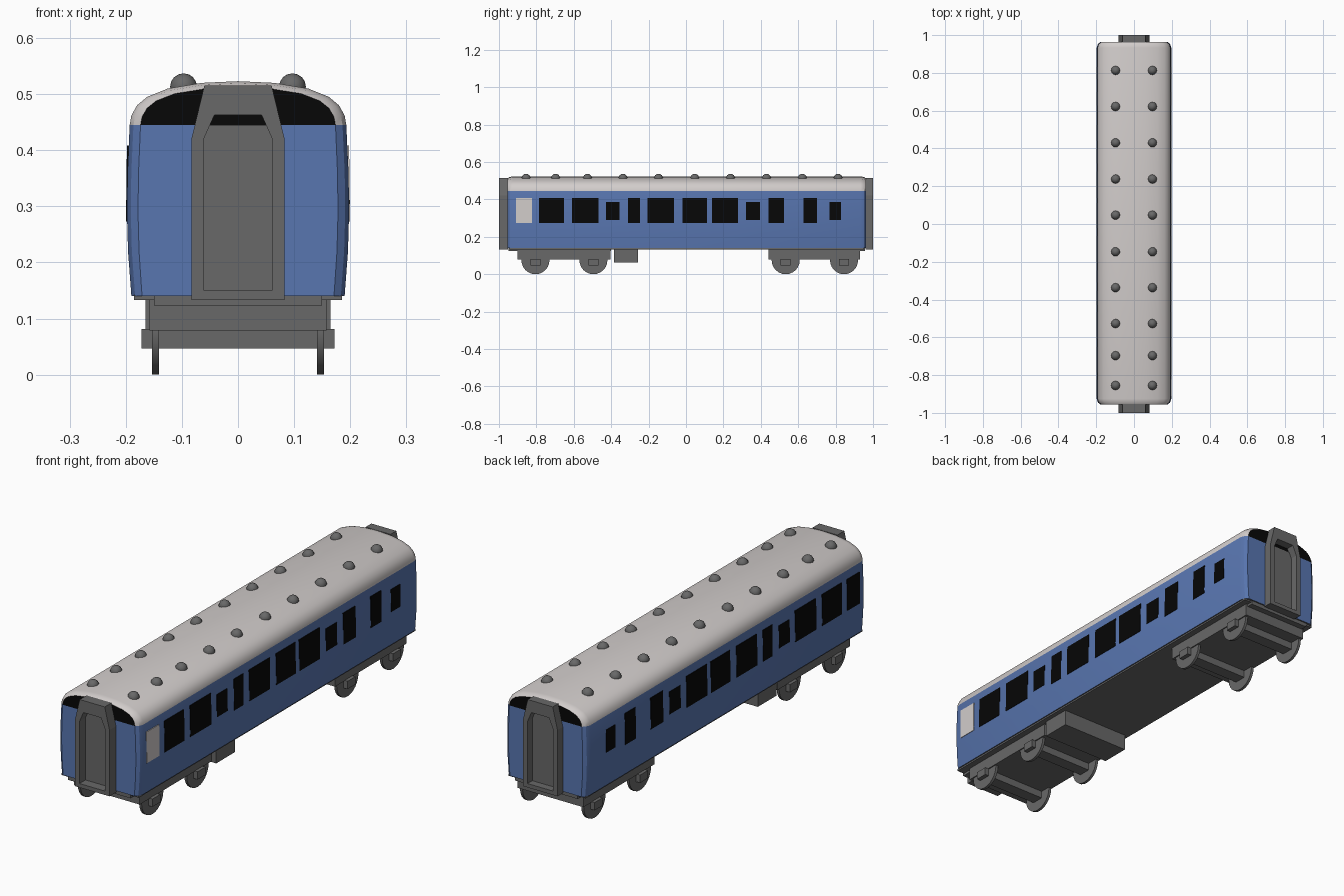
import bpy, bmesh, math
from mathutils import Matrix

if "Cube" in bpy.data.objects:
    bpy.data.objects.remove(bpy.data.objects["Cube"])


def material(name, rgb):
    m = bpy.data.materials.new(name)
    m.diffuse_color = (*rgb, 1)
    m.use_nodes = True
    m.node_tree.nodes["Principled BSDF"].inputs["Base Color"].default_value = m.diffuse_color
    return m


BLUE = material("body_blue", (0.098, 0.18, 0.434))
PALE = material("roof_pale_grey", (0.64, 0.605, 0.595))
GREY = material("dark_grey", (0.14, 0.14, 0.14))
BLACK = material("window_black", (0.002, 0.002, 0.002))


def finish(name, bm, mats, smooth=None):
    bmesh.ops.recalc_face_normals(bm, faces=bm.faces)
    me = bpy.data.meshes.new(name)
    bm.to_mesh(me)
    bm.free()
    for m in mats:
        me.materials.append(m)
    if smooth:
        me.shade_smooth()
        me.set_sharp_from_angle(angle=math.radians(smooth))
    ob = bpy.data.objects.new(name, me)
    bpy.context.collection.objects.link(ob)
    return ob


def box(name, x, y, z, mat):
    """Box from (min, max) ranges."""
    bm = bmesh.new()
    bmesh.ops.create_cube(bm, size=1)
    for v in bm.verts:
        for i, (lo, hi) in enumerate((x, y, z)):
            v.co[i] = lo if v.co[i] < 0 else hi
    return finish(name, bm, [mat])


# Body shell: half cross-section, mirrored, lofted with rounded ends
EAVE = 0.445
half = [(0.19, 0.14), (0.196, 0.22), (0.198, 0.29), (0.197, 0.36), (0.193, EAVE),
        (0.19, 0.462), (0.18, 0.48), (0.162, 0.495), (0.125, 0.51), (0.065, 0.52)]
profile = half + [(0, 0.523)] + [(-x, z) for x, z in reversed(half)]
stations = [(-0.955, 0.9, 0.86), (-0.945, 0.965, 0.95), (-0.925, 1, 1),
            (0.933, 1, 1), (0.953, 0.965, 0.95), (0.963, 0.9, 0.86)]
bm = bmesh.new()
rings = []
for y, sx, sz in stations:
    rings.append([bm.verts.new((x * sx, y, z if z <= EAVE else EAVE + (z - EAVE) * sz))
                  for x, z in profile])
n = len(profile)
for a, b in zip(rings, rings[1:]):
    for i in range(n):
        j = (i + 1) % n
        f = bm.faces.new((a[i], a[j], b[j], b[i]))
        zc = (profile[i][1] + profile[j][1]) / 2
        f.material_index = 2 if i == n - 1 else (1 if zc > EAVE else 0)
for ring in (rings[0], rings[-1]):
    bm.faces.new(ring[:5] + ring[-5:]).material_index = 0     # blue end wall
    bm.faces.new(ring[4:-4]).material_index = 3               # black upper end
finish("carriage_body", bm, [BLUE, PALE, GREY, BLACK], 32)

# Side windows as thin plates following the wall slope
TALL, SMALL = (0.273, 0.408), (0.289, 0.386)
windows = [(-0.91, -0.823, TALL), (-0.786, -0.652, TALL), (-0.61, -0.467, TALL),
           (-0.428, -0.355, SMALL), (-0.31, -0.246, TALL), (-0.205, -0.064, TALL),
           (-0.02, 0.112, TALL), (0.138, 0.278, TALL), (0.32, 0.396, SMALL),
           (0.44, 0.524, TALL), (0.628, 0.7, TALL), (0.767, 0.83, SMALL)]
for side, label in ((1, "right"), (-1, "left")):
    for k, (y0, y1, zr) in enumerate(windows):
        mat = PALE if k == 0 and side == 1 else BLACK
        w = box(f"{label}_window_{k}", (0.193, 0.1995), (y0, y1), zr, mat)
        for v in w.data.vertices:
            if v.co.z > 0.35:
                v.co.x -= 0.0015
        if side < 0:
            w.data.transform(Matrix.Scale(-1, 4, (1, 0, 0)))
            w.data.flip_normals()

# Gangway frames with recessed doors at both ends
outer = [(0.083, 0.133), (0.083, 0.42), (0.06, 0.515)]
inner = [(0.061, 0.15), (0.061, 0.42), (0.042, 0.463)]
outer += [(-x, z) for x, z in reversed(outer)]
inner += [(-x, z) for x, z in reversed(inner)]
for s, wall, label in ((-1, 0.953, "front"), (1, 0.961, "back")):
    bm = bmesh.new()
    loops = [[bm.verts.new((x, s * y, z)) for x, z in pts]
             for pts, y in ((outer, wall), (outer, 1.0), (inner, 1.0), (inner, wall))]
    for k in range(4):
        a, b = loops[k], loops[(k + 1) % 4]
        for i in range(6):
            j = (i + 1) % 6
            bm.faces.new((a[i], a[j], b[j], b[i]))
    finish(f"{label}_gangway", bm, [GREY])
    ys = sorted((s * wall, s * (wall + 0.006)))
    box(f"{label}_door", (-0.062, 0.062), ys, (0.145, EAVE), GREY)

# Underframe and equipment box
box("underframe", (-0.185, 0.185), (-0.945, 0.953), (0.133, 0.142), GREY)
for y0, y1, label in ((-0.95, -0.4, "front"), (0.44, 0.957, "back")):
    box(f"{label}_bogie_mount", (-0.15, 0.15), (y0, y1), (0.123, 0.14), GREY)
box("equipment_box", (-0.165, 0.165), (-0.385, -0.257), (0.063, 0.138), GREY)

# Bogies: frame slab, axle bars and wheels
for label, y0, y1, axles in (("front", -0.9, -0.403, (-0.805, -0.495)),
                             ("back", 0.44, 0.93, (0.533, 0.845))):
    box(f"{label}_bogie_frame", (-0.158, 0.158), (y0, y1), (0.079, 0.134), GREY)
    for k, ya in enumerate(axles):
        box(f"{label}_axle_bar_{k}", (-0.172, 0.172), (ya - 0.027, ya + 0.027), (0.047, 0.081), GREY)
        for s in (-1, 1):
            bm = bmesh.new()
            bmesh.ops.create_cone(bm, cap_ends=True, segments=24, radius1=0.075,
                                  radius2=0.075, depth=0.012,
                                  matrix=Matrix.Translation((s * 0.147, ya, 0.075))
                                  @ Matrix.Rotation(math.pi / 2, 4, 'Y'))
            finish(f"{label}_wheel_{k}_{'right' if s > 0 else 'left'}", bm, [GREY], 35)

# Roof vents: two rows of small domes
for k, y in enumerate((-0.855, -0.697, -0.527, -0.337, -0.147, 0.047, 0.238, 0.43, 0.622, 0.813)):
    for s in (-1, 1):
        bm = bmesh.new()
        bmesh.ops.create_uvsphere(bm, u_segments=12, v_segments=8, radius=0.024,
                                  matrix=Matrix.Translation((s * 0.097, y, 0.513)))
        finish(f"roof_vent_{k}_{'right' if s > 0 else 'left'}", bm, [GREY], 40)
